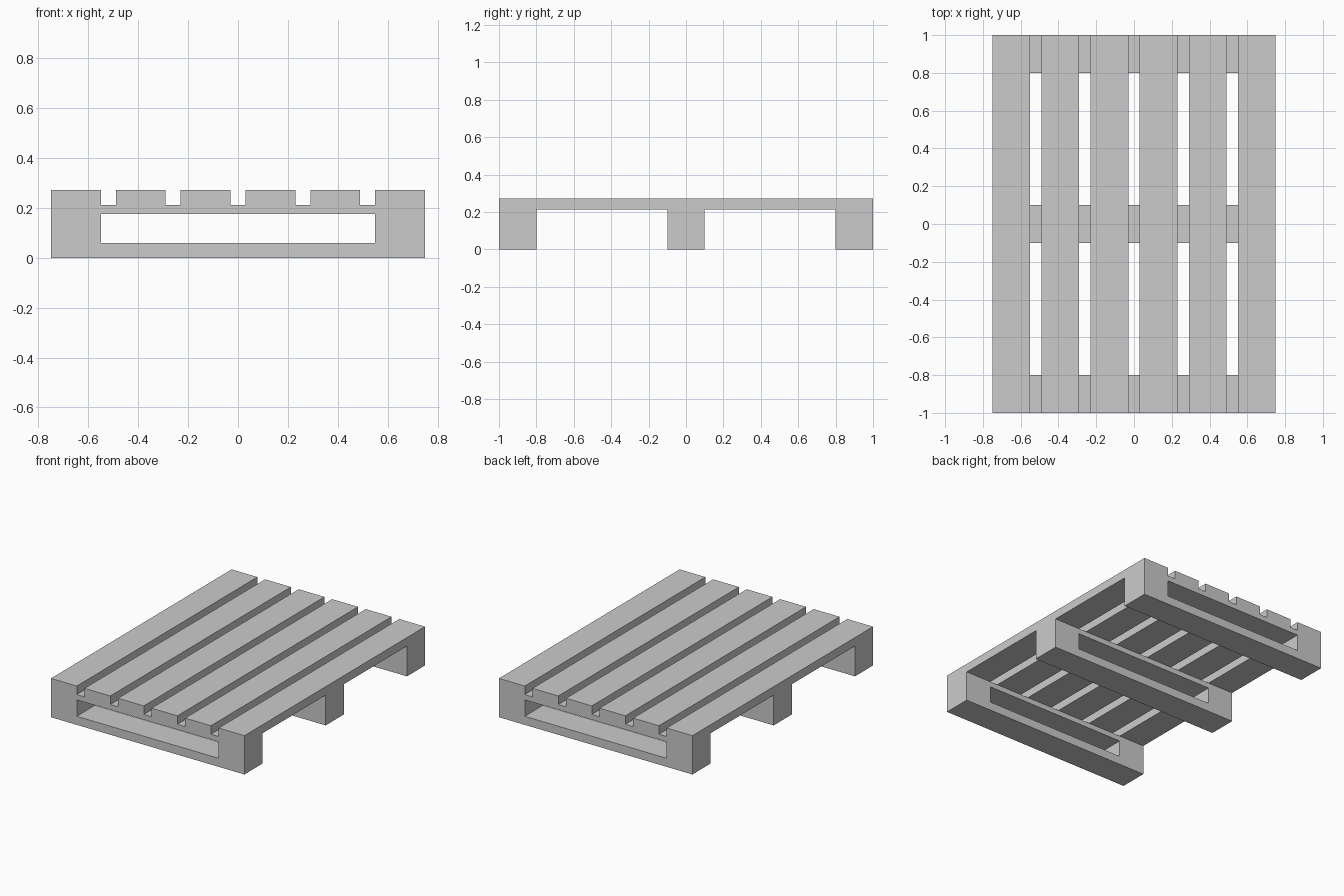
import bpy
import bmesh

if "Cube" in bpy.data.objects:
    bpy.data.objects.remove(bpy.data.objects["Cube"])

HALF_W, HALF_L = 0.75, 1.0      # pallet half width and half length
TOP, DECK = 0.272, 0.212        # top and underside of the deck boards
BOARD, PITCH = 0.20, 0.26       # deck board width and spacing


def finish(name, bm):
    bmesh.ops.recalc_face_normals(bm, faces=bm.faces)
    mesh = bpy.data.meshes.new(name)
    bm.to_mesh(mesh)
    bm.free()
    obj = bpy.data.objects.new(name, mesh)
    bpy.context.collection.objects.link(obj)
    return obj


def rect(bm, x, y, z0, z1):
    return [bm.verts.new(p) for p in
            ((-x, y, z0), (x, y, z0), (x, y, z1), (-x, y, z1))]


def extrude_y(bm, length):
    geom = bmesh.ops.extrude_face_region(bm, geom=bm.faces[:])["geom"]
    verts = [g for g in geom if isinstance(g, bmesh.types.BMVert)]
    bmesh.ops.translate(bm, verts=verts, vec=(0, length, 0))


# Crosswise supports: rectangular frame with one long opening
def support(name, y_centre):
    bm = bmesh.new()
    y = y_centre - 0.1
    outer = rect(bm, HALF_W, y, 0.0, DECK)
    inner = rect(bm, 0.55, y, 0.06, 0.175)
    for i in range(4):
        j = (i + 1) % 4
        bm.faces.new((outer[i], outer[j], inner[j], inner[i]))
    extrude_y(bm, 0.2)
    return finish(name, bm)


# Deck boards running front to back
def deck_board(name, x_centre):
    bm = bmesh.new()
    bm.faces.new(rect(bm, BOARD / 2, -HALF_L, DECK, TOP))
    extrude_y(bm, 2 * HALF_L)
    obj = finish(name, bm)
    obj.location.x = x_centre
    return obj


for label, y in (("front", -0.9), ("middle", 0.0), ("back", 0.9)):
    support(label + "_support", y)

for i in range(6):
    deck_board(f"deck_board_{i + 1}", (i - 2.5) * PITCH)
